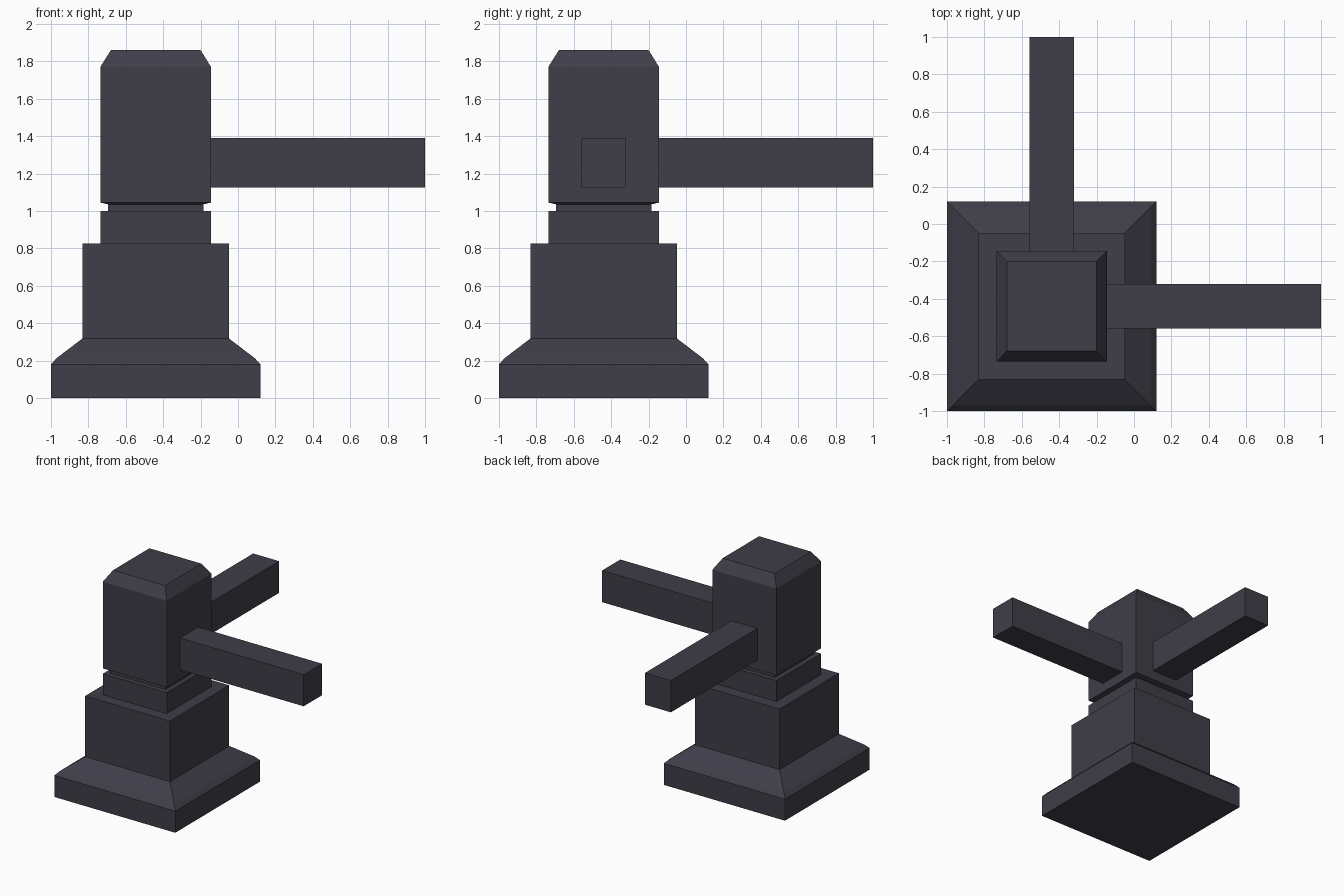
import bpy
import bmesh

old = bpy.data.objects.get("Cube")
if old:
    bpy.data.objects.remove(old, do_unlink=True)

AXIS = -0.44  # the post stands at this x and y

mat = bpy.data.materials.new("dark slate")
mat.use_nodes = True
colour = (0.05, 0.048, 0.066, 1)
mat.diffuse_color = colour
mat.node_tree.nodes["Principled BSDF"].inputs["Base Color"].default_value = colour


def finish(name, bm):
    bmesh.ops.recalc_face_normals(bm, faces=bm.faces)
    mesh = bpy.data.meshes.new(name)
    bm.to_mesh(mesh)
    bm.free()
    mesh.materials.append(mat)
    obj = bpy.data.objects.new(name, mesh)
    bpy.context.collection.objects.link(obj)
    return obj


def square_stack(name, profile):
    """Closed square solid from (half width, height) pairs, bottom to top."""
    bm = bmesh.new()
    rings = []
    for r, z in profile:
        rings.append([bm.verts.new((AXIS + sx * r, AXIS + sy * r, z))
                      for sx, sy in ((-1, -1), (1, -1), (1, 1), (-1, 1))])
    for low, high in zip(rings, rings[1:]):
        for i in range(4):
            j = (i + 1) % 4
            bm.faces.new((low[i], low[j], high[j], high[i]))
    bm.faces.new(rings[0][::-1])
    bm.faces.new(rings[-1])
    return finish(name, bm)


def box(name, low, high):
    bm = bmesh.new()
    bmesh.ops.create_cube(bm, size=1)
    for v in bm.verts:
        v.co = [h if c > 0 else l for c, l, h in zip(v.co, low, high)]
    return finish(name, bm)


# Stepped pedestal: plinth with sloped shoulder, block, collar and narrow neck
square_stack("pedestal", [
    (0.56, 0), (0.56, 0.18), (0.53, 0.213), (0.392, 0.318),
    (0.392, 0.825), (0.296, 0.825), (0.296, 1.0),
    (0.255, 1.0), (0.255, 1.036)])

# Head with chamfered top
square_stack("head", [
    (0.255, 1.036), (0.296, 1.045), (0.296, 1.77), (0.24, 1.86)])

# Two rails leaving the head at right angles
inner, half = AXIS + 0.28, 0.12
z0, z1 = 1.125, 1.39
box("left_rail", (inner, AXIS - half, z0), (1, AXIS + half, z1))
box("back_rail", (AXIS - half, inner, z0), (AXIS + half, 1, z1))
